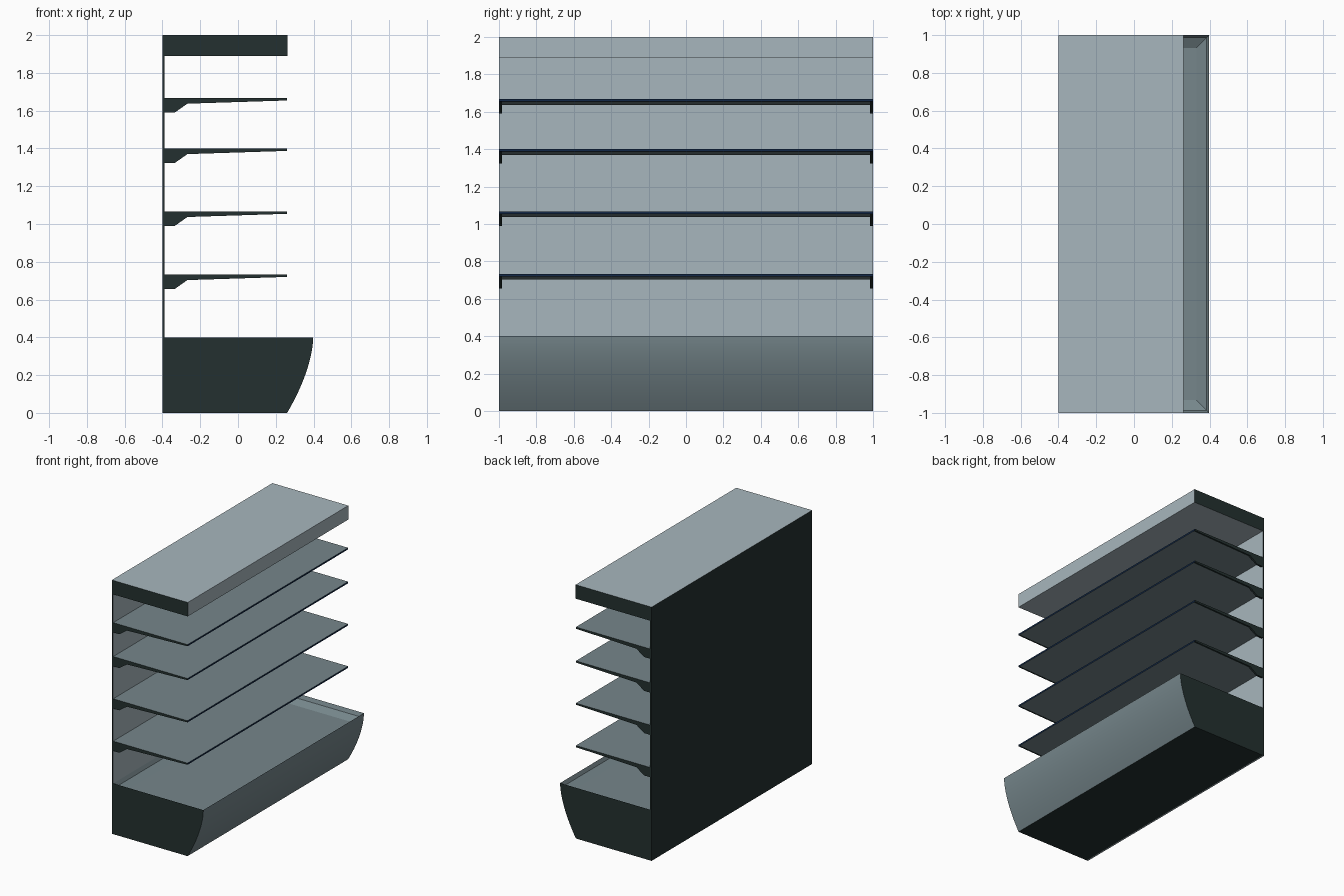
import bpy, bmesh

if "Cube" in bpy.data.objects:
    bpy.data.objects.remove(bpy.data.objects["Cube"])


def material(name, rgb):
    m = bpy.data.materials.new(name)
    m.diffuse_color = (*rgb, 1)
    m.use_nodes = True
    m.node_tree.nodes["Principled BSDF"].inputs["Base Color"].default_value = m.diffuse_color
    return m


LIGHT, MID, DARK, BLUE = range(4)
MATS = [material("light_grey", (0.39, 0.47, 0.51)),
        material("medium_grey", (0.18, 0.24, 0.26)),
        material("dark_green_black", (0.017, 0.03, 0.029)),
        material("navy_blue", (0.006, 0.022, 0.065))]


def extrude_profile(name, profile, y0, y1, rule, edit=None):
    """Extrude an (x, z) profile along y and colour faces by their normal."""
    bm = bmesh.new()
    face = bm.faces.new([bm.verts.new((x, y0, z)) for x, z in profile])
    ext = bmesh.ops.extrude_face_region(bm, geom=[face])["geom"]
    bmesh.ops.translate(bm, vec=(0, y1 - y0, 0),
                        verts=[v for v in ext if isinstance(v, bmesh.types.BMVert)])
    bmesh.ops.recalc_face_normals(bm, faces=bm.faces)
    bm.normal_update()
    for f in bm.faces:
        f.material_index = rule(f.normal)
    if edit:
        edit(bm)
    me = bpy.data.meshes.new(name)
    bm.to_mesh(me)
    bm.free()
    ob = bpy.data.objects.new(name, me)
    bpy.context.collection.objects.link(ob)
    for m in MATS:
        me.materials.append(m)
    return ob


def rect(x0, x1, z0, z1):
    return [(x0, z0), (x1, z0), (x1, z1), (x0, z1)]


def shell_rule(main):
    return lambda n: DARK if abs(n.y) > 0.9 or n.x < -0.9 else main


# Back panel and canopy: light inside, dark ends and back
extrude_profile("back_panel", rect(-0.4, -0.388, 0, 2), -1, 1, shell_rule(LIGHT))
extrude_profile("canopy", rect(-0.388, 0.262, 1.89, 2), -1, 1, shell_rule(LIGHT))


# Base tub with bowed front and a shallow sunken top
def sink_top(bm):
    top = max(bm.faces, key=lambda f: f.calc_center_median().z)
    for inset, depth in ((0.013, 0.03), (0.055, 0.03)):
        bmesh.ops.inset_region(bm, faces=[top], thickness=inset,
                               depth=0, use_even_offset=True)
        bmesh.ops.translate(bm, vec=(0, 0, -depth), verts=top.verts)
    bm.normal_update()


N = 14
front = [(0.398 - 0.138 * (1 - i / N) ** 1.7, 0.4 * i / N) for i in range(N + 1)]
tub = extrude_profile("base_tub", [(-0.388, 0)] + front + [(-0.388, 0.4)], -1, 1,
                      lambda n: DARK if abs(n.y) > 0.9 or n.x < -0.9 or n.z < -0.9 else MID,
                      sink_top)
bpy.context.view_layer.objects.active = tub
tub.select_set(True)
bpy.ops.object.shade_smooth_by_angle(angle=0.3)


# Shelves: tapered slab, blue front edge, dark bracket at each end
def shelf_rule(n):
    return BLUE if n.x > 0.9 else DARK if abs(n.y) > 0.9 else MID


def bracket_rule(n):
    return BLUE if n.x > 0.9 else MID if n.z > 0.9 else DARK


for k, z in enumerate((0.733, 1.067, 1.4, 1.667), 1):
    edge = [(0.26, z - 0.013), (0.26, z), (-0.388, z)]
    extrude_profile(f"shelf_{k}", [(-0.388, z - 0.03), (-0.268, z - 0.03)] + edge,
                    -0.985, 0.985, shelf_rule)
    for side, y0 in (("near", -1), ("far", 0.985)):
        extrude_profile(f"shelf_bracket_{k}_{side}",
                        [(-0.388, z - 0.077), (-0.335, z - 0.077),
                         (-0.268, z - 0.03)] + edge,
                        y0, y0 + 0.015, bracket_rule)
